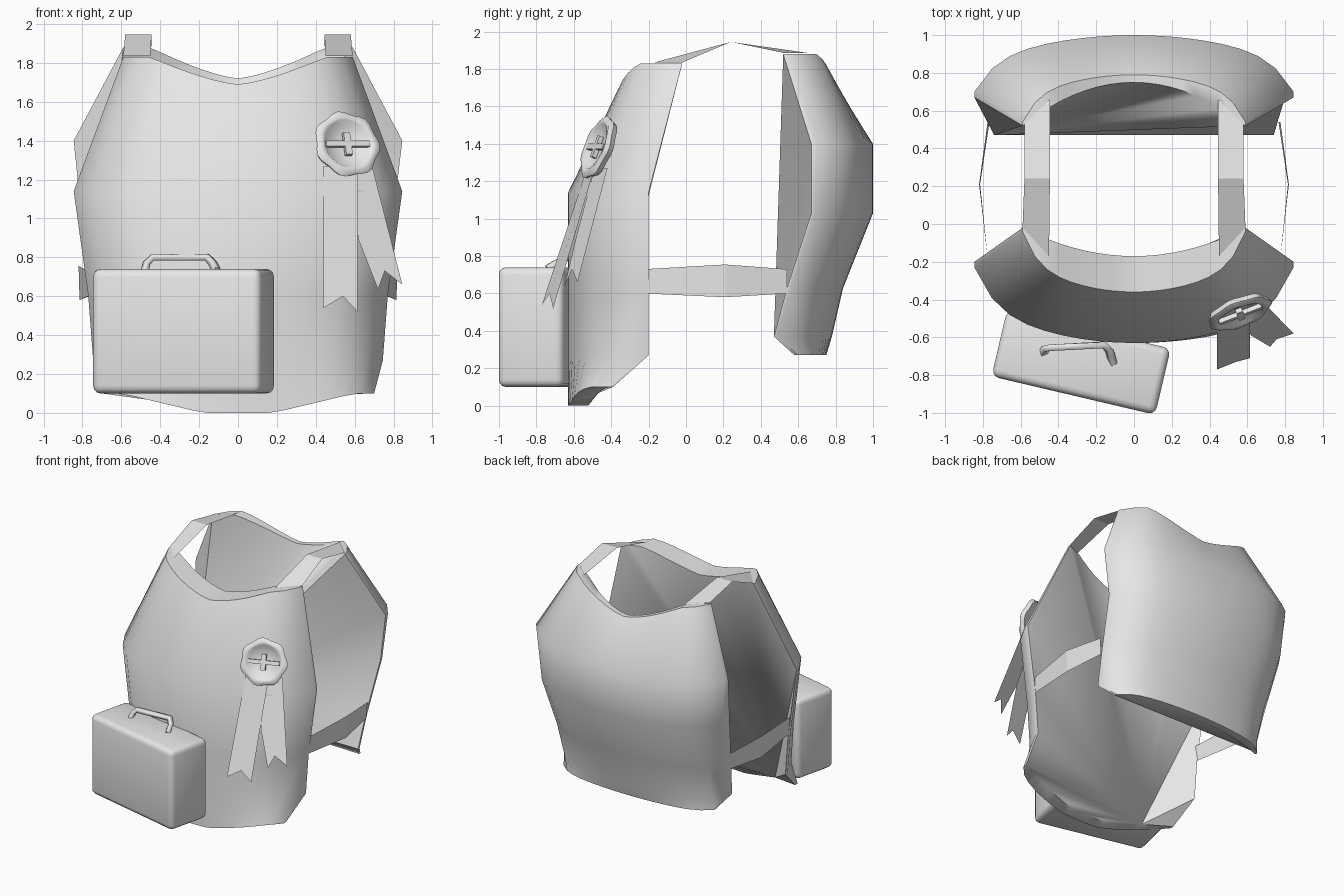
import bpy, bmesh, math
from mathutils import Matrix, Vector

cube = bpy.data.objects.get("Cube")
if cube:
    bpy.data.objects.remove(cube, do_unlink=True)

grey = bpy.data.materials.new("plain_grey")
grey.use_nodes = True
grey.diffuse_color = (0.8, 0.8, 0.8, 1)
shader = next(n for n in grey.node_tree.nodes if n.type == 'BSDF_PRINCIPLED')
shader.inputs["Base Color"].default_value = (0.8, 0.8, 0.8, 1)
shader.inputs["Roughness"].default_value = 0.7


def finish(name, bm, smooth=None, matrix=None, solid=True):
    """Turn a bmesh into a named object with the grey material."""
    if solid:
        bmesh.ops.recalc_face_normals(bm, faces=bm.faces)
    mesh = bpy.data.meshes.new(name)
    bm.to_mesh(mesh)
    bm.free()
    mesh.materials.append(grey)
    obj = bpy.data.objects.new(name, mesh)
    bpy.context.collection.objects.link(obj)
    if matrix:
        obj.matrix_world = matrix
    if smooth:
        bpy.ops.object.select_all(action='DESELECT')
        obj.select_set(True)
        bpy.context.view_layer.objects.active = obj
        bpy.ops.object.shade_smooth_by_angle(angle=math.radians(smooth))
    return obj


def bridge(bm, rings, closed=True):
    for a, b in zip(rings, rings[1:]):
        n = len(a)
        for i in range(n if closed else n - 1):
            j = (i + 1) % n
            bm.faces.new((a[i], a[j], b[j], b[i]))


def panel(name, rows, height, hub, cols=18):
    """Padded panel: a bowed outer shell, a rim, and an inner lining that fans
    out from the rim point nearest the hub. Rows hold z, half width, outer edge
    y, outer middle y, inner edge y; the end rows add the inner middle y."""
    bm = bmesh.new()
    ts = [2 * i / cols - 1 for i in range(cols + 1)]
    outer, inner = [], []
    for k, (z, w, out_edge, out_mid, in_edge, *in_mid) in enumerate(rows):
        def vert(t, y):
            return bm.verts.new((w * t, y, z + height(k, w * t)))
        outer.append([vert(t, out_mid + (out_edge - out_mid) * (t ** 2 + t ** 8) / 2) for t in ts])
        if in_mid:
            inner.append([vert(t, in_mid[0] + (in_edge - in_mid[0]) * t * t) for t in ts])
        else:
            inner.append([vert(-1, in_edge), vert(1, in_edge)])
    bridge(bm, outer, closed=False)
    # rim around hem, sides and neckline
    bridge(bm, [outer[0], inner[0]], closed=False)
    bridge(bm, [outer[-1], inner[-1]], closed=False)
    for end in (0, -1):
        bridge(bm, [[row[end] for row in outer], [row[end] for row in inner]], closed=False)
    # lining
    loop = (inner[0] + [row[-1] for row in inner[1:-1]] + inner[-1][::-1]
            + [row[0] for row in inner[-2:0:-1]])
    start = min(range(len(loop)), key=lambda i: (loop[i].co - Vector(hub)).length)
    loop = loop[start:] + loop[:start]
    for a, b in zip(loop[1:], loop[2:]):
        bm.faces.new((loop[0], a, b))
    return finish(name, bm, 50)


def neck(x, depth):
    """Scooped neckline between the shoulders."""
    return -depth * (1 - min(1, abs(x) / 0.45) ** 1.4)


def hem(x):
    return -0.1 * min(1, max(0, (0.6 - abs(x)) / 0.42))


# Front panel
front_rows = [
    (0.10, 0.70, -0.42, -0.63, -0.39, -0.53),
    (0.27, 0.745, -0.23, -0.63, -0.20),
    (0.60, 0.77, -0.23, -0.63, -0.20),
    (1.14, 0.845, -0.23, -0.63, -0.20),
    (1.83, 0.59, -0.04, -0.36, -0.02, -0.17),
]
panel("front_panel", front_rows,
      lambda k, x: hem(x) if k == 0 else neck(x, 0.14) if k == 4 else 0, (-0.46, -0.45, 0.1))

# Back panel
back_rows = [
    (0.27, 0.67, 0.60, 0.75, 0.58, 0.70),
    (0.37, 0.74, 0.49, 0.78, 0.47),
    (0.63, 0.76, 0.56, 0.84, 0.54),
    (1.03, 0.80, 0.69, 1.00, 0.67),
    (1.40, 0.845, 0.70, 1.00, 0.67),
    (1.88, 0.59, 0.54, 0.79, 0.52, 0.75),
]
panel("back_panel", back_rows, lambda k, x: neck(x, 0.16) if k == 5 else 0, (-0.74, 0.47, 0.37))


def strip(name, side, pairs):
    """Flat band through pairs of edge points, mirrored by side."""
    bm = bmesh.new()
    rings = [[bm.verts.new((side * x, y, z)) for x, y, z in pair] for pair in pairs]
    bridge(bm, rings, closed=False)
    finish(name, bm, solid=False)


# Shoulder and waist straps
for side, label in ((1, "left"), (-1, "right")):
    strip(label + "_shoulder_strap", side, [
        ((0.45, -0.17, 1.835), (0.59, -0.02, 1.835)),
        ((0.445, 0.24, 1.945), (0.58, 0.24, 1.945)),
        ((0.445, 0.66, 1.885), (0.58, 0.53, 1.885)),
    ])
    strip(label + "_waist_strap", side, [
        ((0.77, -0.22, 0.60), (0.77, -0.22, 0.73)),
        ((0.815, 0.21, 0.58), (0.82, 0.21, 0.755)),
        ((0.765, 0.54, 0.60), (0.775, 0.54, 0.73)),
    ])

# Small case hung on the front
bm = bmesh.new()
bmesh.ops.create_cube(bm, size=1, matrix=Matrix.Diagonal((0.89, 0.36, 0.64, 1)))
bmesh.ops.bevel(bm, geom=bm.edges[:], offset=0.04, segments=3, profile=0.5, affect='EDGES')
finish("case", bm, 35,
       Matrix.Translation((-0.28, -0.733, 0.42)) @ Matrix.Rotation(math.radians(-13.2), 4, 'Z'))

# Case handle
curve = bpy.data.curves.new("case_handle", 'CURVE')
curve.dimensions = '3D'
curve.bevel_depth = 0.024
curve.bevel_resolution = 0
curve.use_fill_caps = True
path = [(-0.48, -0.68, 0.73), (-0.47, -0.66, 0.77), (-0.44, -0.655, 0.80),
        (-0.16, -0.64, 0.80), (-0.13, -0.67, 0.77), (-0.11, -0.74, 0.73)]
spline = curve.splines.new('POLY')
spline.points.add(len(path) - 1)
for point, co in zip(spline.points, path):
    point.co = (*co, 1)
curve.materials.append(grey)
bpy.context.collection.objects.link(bpy.data.objects.new("case_handle", curve))

# Frame of the rosette, leaning back and turned outward
right = Vector((0.93, 0.36, 0)).normalized()
up = Vector((0, 0.37, 0.93))
up = (up - right * up.dot(right)).normalized()
frame = Matrix((right, up, right.cross(up))).transposed().to_4x4()
frame.translation = (0.56, -0.47, 1.38)

# Rosette with a wavy rim and dished middle
bm = bmesh.new()
profile = [(0.03, -0.015), (0.11, -0.005), (0.128, 0.018), (0.15, 0.024),
           (0.174, 0.005), (0.16, -0.025), (0.03, -0.025)]
rings = []
for r, h in profile:
    ring = []
    for i in range(36):
        a = math.tau * i / 36
        wave = 1 + (0.045 * math.cos(7 * a + 0.5) if r > 0.13 else 0)
        ring.append(bm.verts.new((r * wave * math.cos(a), r * wave * math.sin(a), h)))
    rings.append(ring)
bridge(bm, rings)
bm.faces.new(rings[0])
bm.faces.new(rings[-1])
finish("rosette", bm, 60, frame)

# Crossed bars in the rosette
for name, size in (("rosette_long_bar", (0.24, 0.03, 0.025)), ("rosette_short_bar", (0.035, 0.12, 0.025))):
    bm = bmesh.new()
    bmesh.ops.create_cube(bm, size=1, matrix=Matrix.Diagonal((*size, 1)))
    finish(name, bm, None, frame @ Matrix.Translation((0, 0, 0.008)))

# Notched ribbon tails
tails = {
    "inner_ribbon_tail": [(0.44, -0.53, 1.27), (0.44, -0.77, 0.54), (0.54, -0.73, 0.60),
                          (0.615, -0.71, 0.52), (0.615, -0.49, 1.27)],
    "outer_ribbon_tail": [(0.55, -0.49, 1.27), (0.62, -0.59, 0.89), (0.72, -0.65, 0.635),
                          (0.755, -0.61, 0.73), (0.845, -0.58, 0.66), (0.69, -0.42, 1.27)],
}
for name, points in tails.items():
    bm = bmesh.new()
    bm.faces.new([bm.verts.new(p) for p in points])
    finish(name, bm, solid=False)
